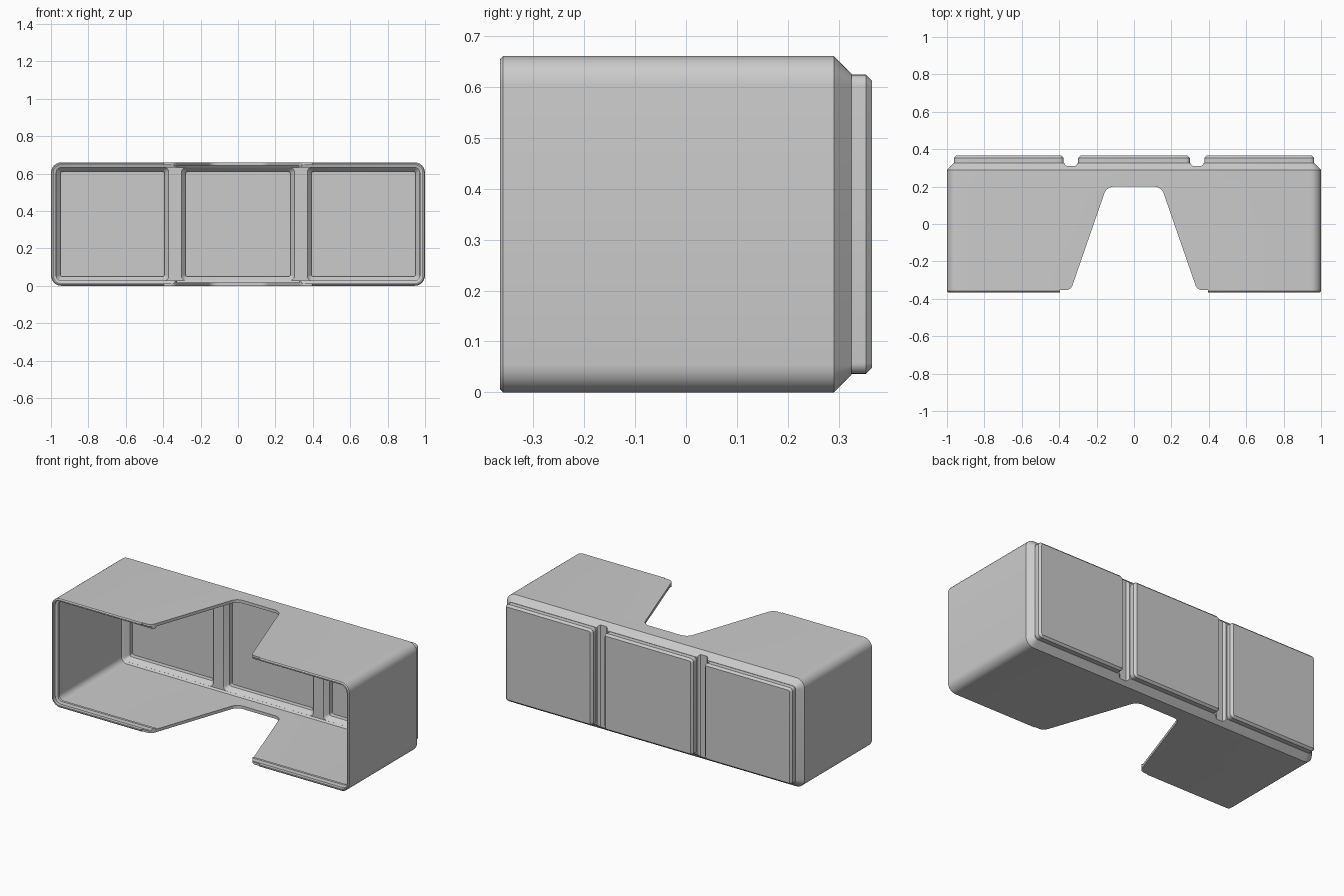
import bpy, bmesh
from math import cos, sin, pi, radians, tan
from mathutils import Vector

if "Cube" in bpy.data.objects:
    bpy.data.objects.remove(bpy.data.objects["Cube"])

H = 0.66  # overall height


def make_object(name, bm):
    bmesh.ops.recalc_face_normals(bm, faces=bm.faces)
    mesh = bpy.data.meshes.new(name)
    bm.to_mesh(mesh)
    bm.free()
    ob = bpy.data.objects.new(name, mesh)
    bpy.context.collection.objects.link(ob)
    return ob


def loft(name, sections):
    """Closed solid through loops of equal vertex count."""
    bm = bmesh.new()
    rings = [[bm.verts.new(p) for p in s] for s in sections]
    n = len(rings[0])
    for a, b in zip(rings, rings[1:]):
        for i in range(n):
            j = (i + 1) % n
            bm.faces.new((a[i], a[j], b[j], b[i]))
    bm.faces.new(rings[0])
    bm.faces.new(rings[-1])
    return make_object(name, bm)


def rounded_rect(y, x0, x1, z0, z1, r, seg=6):
    pts = []
    for k, (cx, cz) in enumerate([(x1 - r, z1 - r), (x0 + r, z1 - r),
                                  (x0 + r, z0 + r), (x1 - r, z0 + r)]):
        for i in range(seg + 1):
            a = pi / 2 * (k + i / seg)
            pts.append((cx + r * cos(a), y, cz + r * sin(a)))
    return pts


def shell_ring(y, inset):
    return rounded_rect(y, -1 + inset, 1 - inset, inset, H - inset, max(0.055 - inset, 0.012))


def fillet(prev, cur, nxt, r, seg=8):
    """Points of an arc rounding the corner at cur."""
    p = Vector(cur)
    u = (Vector(prev) - p).normalized()
    v = (Vector(nxt) - p).normalized()
    half = u.angle(v) / 2
    a, b = p + u * r / tan(half), p + v * r / tan(half)
    c = p + (u + v).normalized() * r / sin(half)
    return [tuple(c + ((a - c).lerp(b - c, i / seg)).normalized() * r) for i in range(seg + 1)]


def prism(name, outline, z0=-0.1, z1=H + 0.1):
    return loft(name, [[(x, y, z) for x, y in outline] for z in (z0, z1)])


def combine(target, tool, operation):
    m = target.modifiers.new("combine", 'BOOLEAN')
    m.operation, m.object, m.solver = operation, tool, 'EXACT'
    bpy.context.view_layer.objects.active = target
    bpy.ops.object.modifier_apply(modifier=m.name)
    bpy.data.objects.remove(tool, do_unlink=True)


# Outer body with chamfered back edge
body = loft("housing_shell", [shell_ring(y, i) for y, i in
            [(-0.365, 0.006), (-0.359, 0), (0.29, 0), (0.325, 0.035)]])

# Two vertical grooves across the back
for s in (-1, 1):
    groove = [(0.303, 0.40), (0.303, 0.325), (0.306, 0.317), (0.316, 0.31),
              (0.359, 0.31), (0.369, 0.317), (0.372, 0.325), (0.372, 0.40)]
    combine(body, prism("groove_cutter", [(s * x, y) for x, y in groove]), 'DIFFERENCE')

# Three raised back panels
for x0, x1 in [(-0.9635, -0.376), (-0.299, 0.299), (0.376, 0.9635)]:
    pad = loft("back_panel", [rounded_rect(y, x0 + i, x1 - i, 0.0365 + i, H - 0.0365 - i, 0.022 - i)
               for y, i in [(0.316, 0), (0.353, 0), (0.365, 0.012)]])
    combine(body, pad, 'UNION')

# Main cavity with a bead just inside the front rim
cavity = loft("cavity_cutter", [shell_ring(y, i) for y, i in
              [(-0.40, 0.013), (-0.345, 0.013), (-0.34, 0.028), (-0.325, 0.028),
               (-0.315, 0.018), (0.283, 0.018), (0.292, 0.028)]])
combine(body, cavity, 'DIFFERENCE')

# Pockets behind each back panel, leaving ribs between them
for x0, x1 in [(-0.95, -0.392), (-0.28, 0.28), (0.392, 0.95)]:
    pocket = loft("pocket_cutter", [rounded_rect(y, x0 - g, x1 + g, 0.05 - g, H - 0.05 + g, 0.012 + g / 2)
                  for y, g in [(0.288, 0.025), (0.318, 0), (0.346, 0)]])
    combine(body, pocket, 'DIFFERENCE')

# Trapezoid notch through top and bottom, open at the front
half = fillet((0, 0.2), (0.146, 0.2), (0.338, -0.354), 0.055)
half += fillet((0.146, 0.2), (0.338, -0.354), (0.396, -0.354), 0.04)
half += [(0.396, -0.354), (0.396, -0.45)]
outline = half + [(-x, y) for x, y in reversed(half)]
combine(body, prism("notch_cutter", outline), 'DIFFERENCE')

# Smooth rounded corners, sharp creases
bpy.ops.object.select_all(action='DESELECT')
body.select_set(True)
bpy.context.view_layer.objects.active = body
bpy.ops.object.shade_smooth_by_angle(angle=radians(28))
